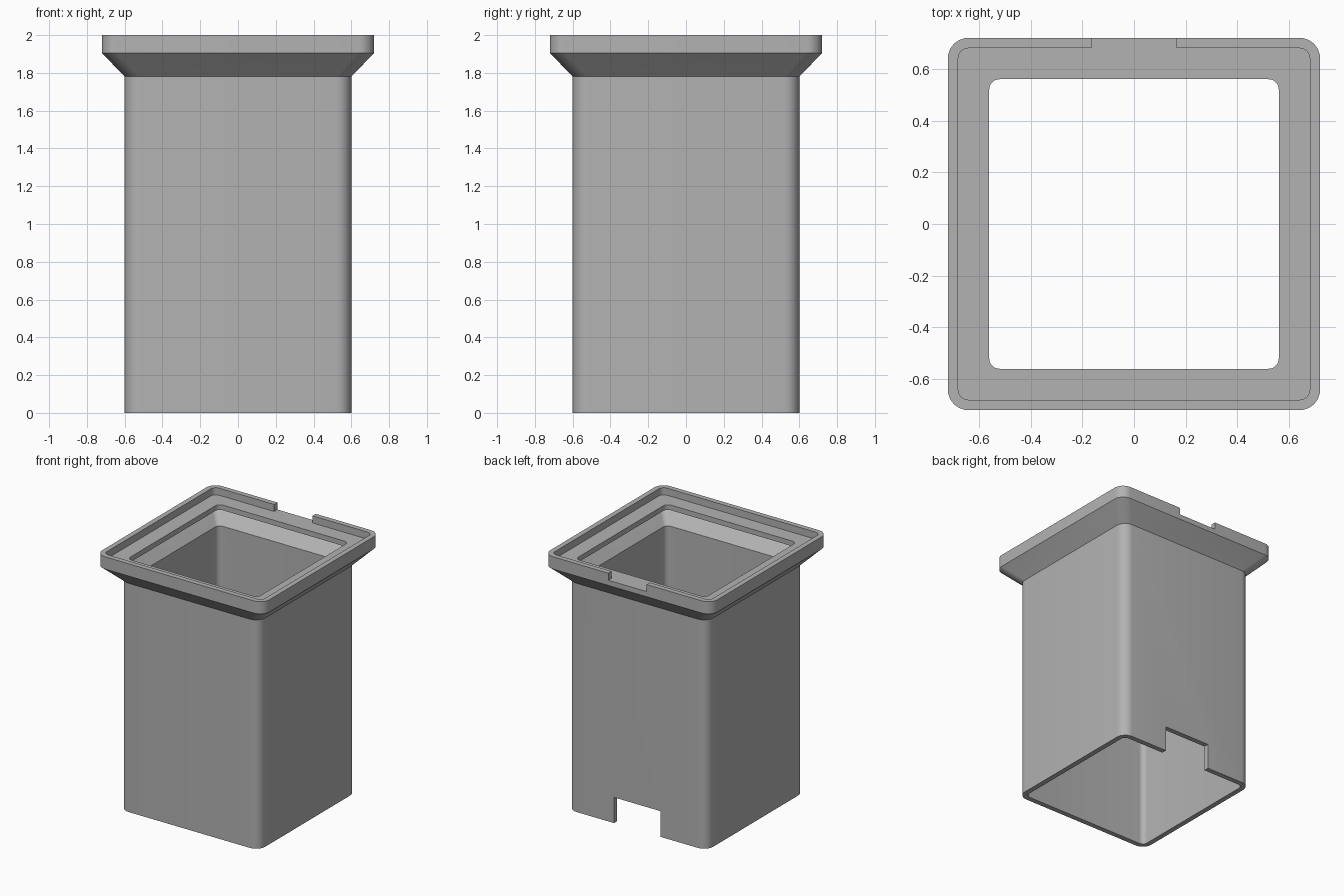
import bpy
import bmesh
import math

default = bpy.data.objects.get("Cube")
if default:
    bpy.data.objects.remove(default, do_unlink=True)

CORNER_STEPS = 8

grey = bpy.data.materials.new("matte grey")
grey.use_nodes = True
grey.diffuse_color = (0.45, 0.45, 0.45, 1)
grey.node_tree.nodes["Principled BSDF"].inputs["Base Color"].default_value = grey.diffuse_color


def rounded_square(bm, half, radius, z):
    """Ring of vertices around a square with rounded corners."""
    ring = []
    for quarter in range(4):
        middle = math.radians(45 + 90 * quarter)
        cx = math.copysign(half - radius, math.cos(middle))
        cy = math.copysign(half - radius, math.sin(middle))
        for i in range(CORNER_STEPS + 1):
            a = math.pi / 2 * (quarter + i / CORNER_STEPS)
            ring.append(bm.verts.new((cx + radius * math.cos(a),
                                      cy + radius * math.sin(a), z)))
    return ring


def lofted_shell(name, profile):
    """Join the rounded squares of a closed wall profile."""
    bm = bmesh.new()
    rings = [rounded_square(bm, *p) for p in profile]
    for low, high in zip(rings, rings[1:] + rings[:1]):
        for i in range(len(low)):
            j = (i + 1) % len(low)
            bm.faces.new((low[i], low[j], high[j], high[i]))
    bmesh.ops.recalc_face_normals(bm, faces=bm.faces)
    mesh = bpy.data.meshes.new(name)
    bm.to_mesh(mesh)
    bm.free()
    mesh.materials.append(grey)
    obj = bpy.data.objects.new(name, mesh)
    bpy.context.collection.objects.link(obj)
    return obj


def cut_notch(target, width, y_from, y_to, z_from, z_to):
    """Cut a centred box out of the back wall."""
    bpy.ops.mesh.primitive_cube_add(
        size=1, location=(0, (y_from + y_to) / 2, (z_from + z_to) / 2))
    cutter = bpy.context.object
    cutter.name = "notch_cutter"
    cutter.scale = (width, y_to - y_from, z_to - z_from)
    cutter.hide_render = True
    cutter.data.materials.append(grey)
    mod = target.modifiers.new("notch", 'BOOLEAN')
    mod.operation = 'DIFFERENCE'
    mod.solver = 'EXACT'
    mod.object = cutter
    bpy.context.view_layer.objects.active = target
    bpy.ops.object.modifier_apply(modifier=mod.name)
    bpy.data.objects.remove(cutter, do_unlink=True)


# Wall section (half size, corner radius, height): up the outside, down the inside
shelf = 1.945
housing = lofted_shell("flared_housing", [
    (0.60, 0.08, 0.0),      # foot
    (0.60, 0.08, 1.78),     # flare starts
    (0.72, 0.08, 1.905),    # flare ends
    (0.72, 0.08, 2.0),      # rim
    (0.68, 0.04, 2.0),
    (0.68, 0.04, shelf),    # recessed shelf
    (0.56, 0.04, shelf),
    (0.56, 0.04, 1.905),    # underside of shelf
    (0.68, 0.04, 1.905),
    (0.56, 0.04, 1.78),     # inner wall
    (0.56, 0.04, 0.0),
])

# Notches in the back: one in the rim, one at the foot
cut_notch(housing, 0.33, 0.64, 0.8, shelf, 2.1)
cut_notch(housing, 0.40, 0.5, 0.7, -0.1, 0.2)

bpy.ops.object.select_all(action='DESELECT')
housing.select_set(True)
bpy.context.view_layer.objects.active = housing
bpy.ops.object.shade_smooth_by_angle(angle=math.radians(30))
